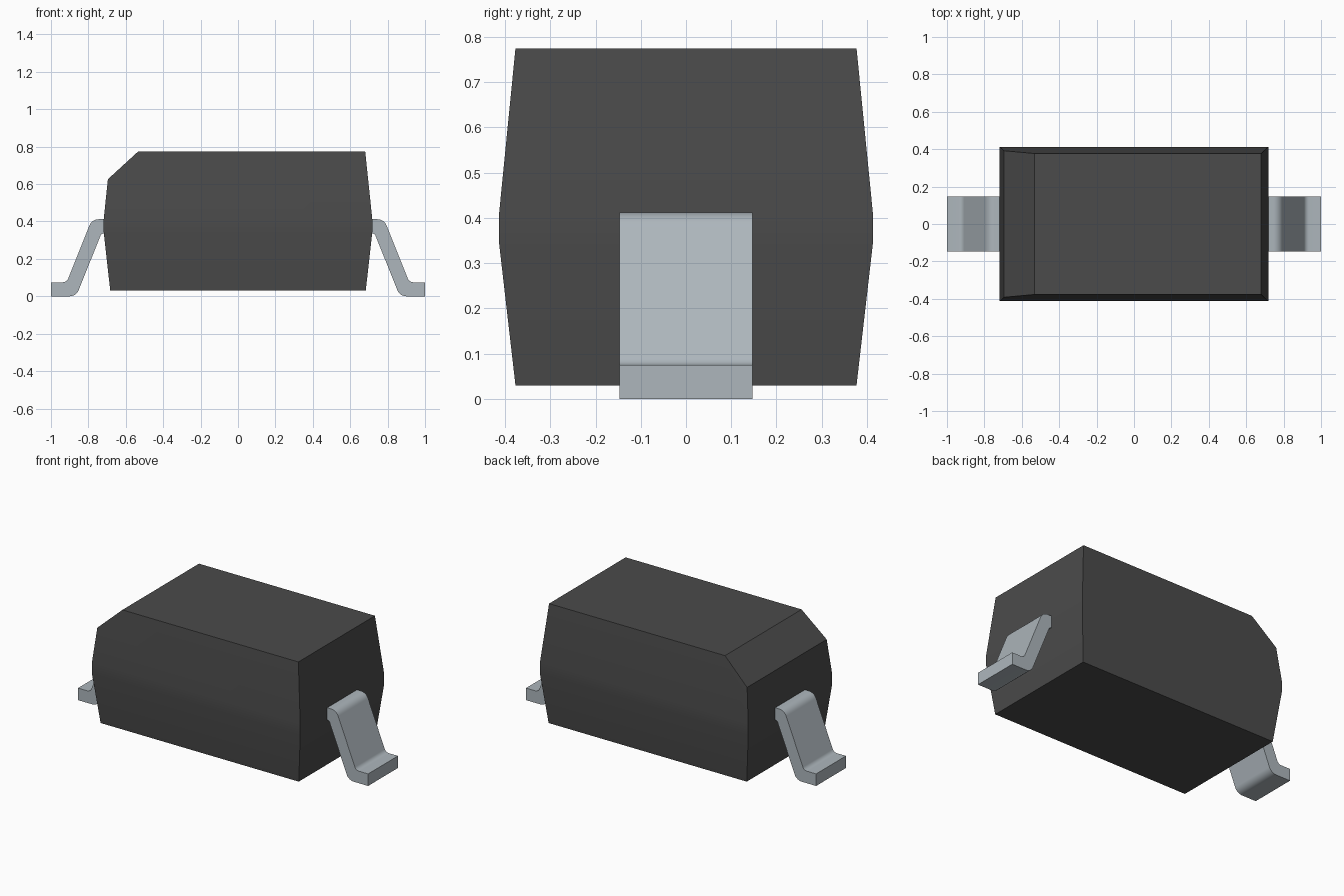
import bpy, bmesh, math
from mathutils import Vector

cube = bpy.data.objects.get("Cube")
if cube:
    bpy.data.objects.remove(cube, do_unlink=True)


def material(name, rgb, metallic=0.0):
    m = bpy.data.materials.new(name)
    m.use_nodes = True
    m.diffuse_color = (*rgb, 1)
    m.node_tree.nodes["Principled BSDF"].inputs["Base Color"].default_value = (*rgb, 1)
    return m


def finish(bm, name, mat):
    bmesh.ops.recalc_face_normals(bm, faces=bm.faces)
    mesh = bpy.data.meshes.new(name)
    bm.to_mesh(mesh)
    bm.free()
    mesh.materials.append(mat)
    obj = bpy.data.objects.new(name, mesh)
    bpy.context.collection.objects.link(obj)
    bpy.ops.object.select_all(action='DESELECT')
    obj.select_set(True)
    bpy.context.view_layer.objects.active = obj
    bpy.ops.object.shade_smooth_by_angle(angle=math.radians(30))
    return obj


def round_corners(corners):
    """Each corner is (x, z, setback); a setback rounds it with a short curve."""
    pts, n, steps = [], len(corners), 8
    for i, (x, z, back) in enumerate(corners):
        c = Vector((x, z))
        if not back:
            pts.append(c)
            continue
        d0 = (Vector(corners[i - 1][:2]) - c).normalized()
        d1 = (Vector(corners[(i + 1) % n][:2]) - c).normalized()
        half = d0.angle(d1) / 2
        radius = back * math.tan(half)
        centre = c + (d0 + d1).normalized() * back / math.cos(half)
        a, b = c + d0 * back - centre, c + d1 * back - centre
        sweep = a.angle(b)
        for s in range(steps + 1):
            t = s / steps
            p = (a * math.sin((1 - t) * sweep) + b * math.sin(t * sweep)) / math.sin(sweep)
            pts.append(centre + p.normalized() * radius)
    return pts


plastic = material("dark grey plastic", (0.07, 0.07, 0.07))
metal = material("light grey metal", (0.42, 0.47, 0.505))

# Body: stacked rectangles, widest at a narrow waist band
bm = bmesh.new()
rings = []
for z, hx, hy in [(0.03, 0.683, 0.377), (0.342, 0.718, 0.413),
                  (0.412, 0.718, 0.413), (0.775, 0.68, 0.377)]:
    rings.append([bm.verts.new((sx * hx, sy * hy, z))
                  for sx, sy in ((-1, -1), (1, -1), (1, 1), (-1, 1))])
for low, high in zip(rings, rings[1:]):
    for i in range(4):
        j = (i + 1) % 4
        bm.faces.new((low[i], low[j], high[j], high[i]))
bm.faces.new(rings[0][::-1])
bm.faces.new(rings[-1])

# Bevelled end edge on the top, cut by a sloping plane
a, b = Vector((-0.70, 0, 0.622)), Vector((-0.533, 0, 0.775))
normal = Vector((-(b.z - a.z), 0, b.x - a.x)).normalized()
cut = bmesh.ops.bisect_plane(bm, geom=bm.verts[:] + bm.edges[:] + bm.faces[:],
                             plane_co=a, plane_no=normal, clear_outer=True)
bmesh.ops.holes_fill(bm, edges=[e for e in bm.edges if e.is_boundary], sides=0)
finish(bm, "body", plastic)

# Leads: bent strip profile, extruded across y and mirrored to each end
profile = round_corners([
    (0.69, 0.412, 0), (0.781, 0.412, 0.036), (0.916, 0.075, 0.02), (1.0, 0.075, 0),
    (1.0, 0.0, 0), (0.865, 0.0, 0.036), (0.730, 0.337, 0.015), (0.69, 0.337, 0)])
for side, name in ((1, "left_lead"), (-1, "right_lead")):
    bm = bmesh.new()
    face = bm.faces.new([bm.verts.new((side * p.x, -0.147, p.y)) for p in profile])
    ext = bmesh.ops.extrude_face_region(bm, geom=[face])
    bmesh.ops.translate(bm, vec=(0, 0.294, 0),
                        verts=[v for v in ext["geom"] if isinstance(v, bmesh.types.BMVert)])
    finish(bm, name, metal)
